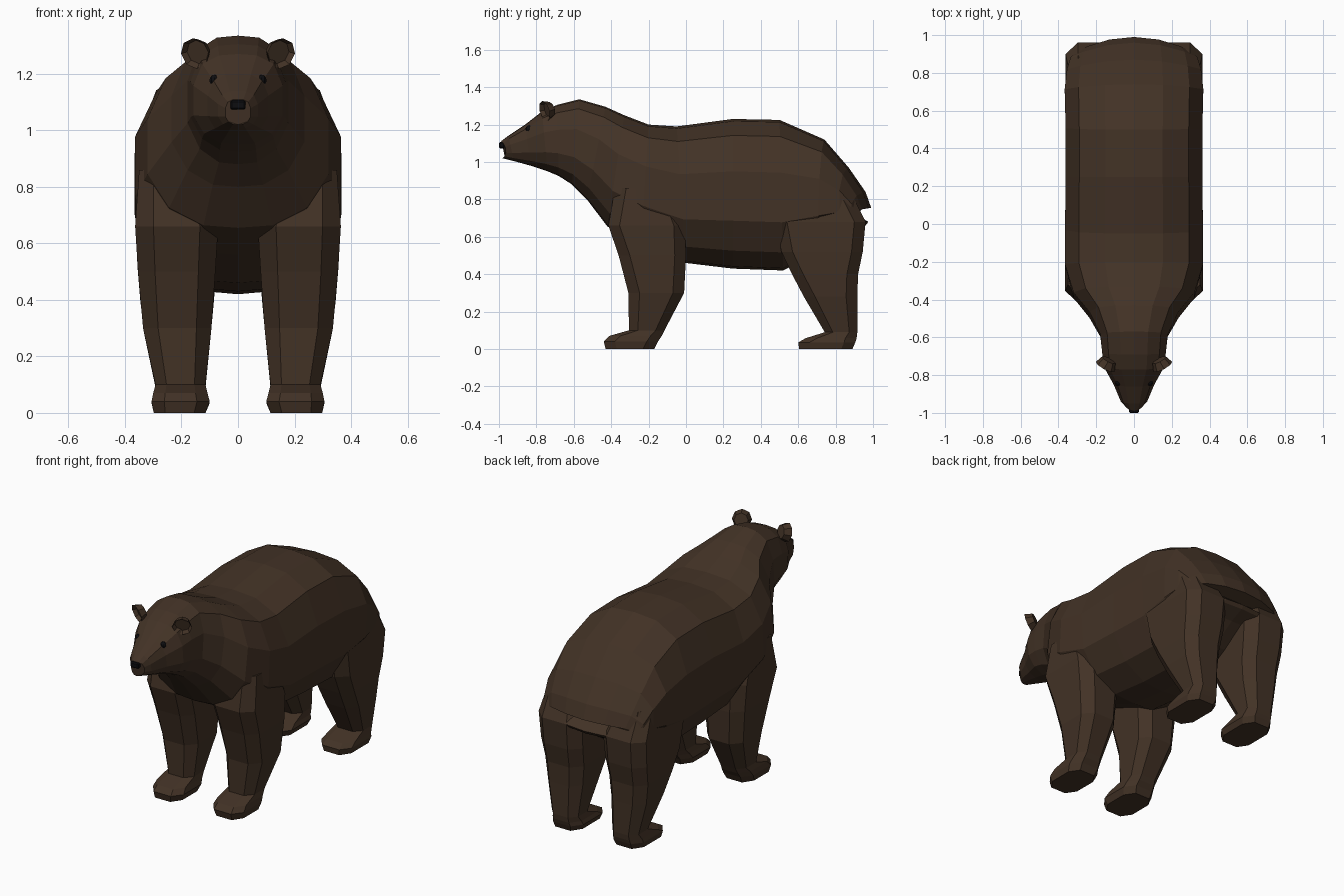
import bpy, bmesh, math
from mathutils import Matrix, Vector

if "Cube" in bpy.data.objects:
    bpy.data.objects.remove(bpy.data.objects["Cube"])


def material(name, color):
    m = bpy.data.materials.new(name)
    m.diffuse_color = color
    m.use_nodes = True
    m.node_tree.nodes["Principled BSDF"].inputs["Base Color"].default_value = m.diffuse_color
    return m


FUR = material("brown_fur", (0.055, 0.032, 0.019, 1))
BLACK = material("black", (0.004, 0.004, 0.005, 1))


def finish(name, bm, mat):
    bmesh.ops.recalc_face_normals(bm, faces=bm.faces)
    me = bpy.data.meshes.new(name)
    bm.to_mesh(me)
    bm.free()
    me.materials.append(mat)
    ob = bpy.data.objects.new(name, me)
    bpy.context.collection.objects.link(ob)
    return ob


def loft(name, rings, mat):
    bm = bmesh.new()
    loops = [[bm.verts.new(p) for p in r] for r in rings]
    n = len(loops[0])
    for a, b in zip(loops, loops[1:]):
        for i in range(n):
            j = (i + 1) % n
            bm.faces.new((a[i], a[j], b[j], b[i]))
    bm.faces.new(loops[0])
    bm.faces.new(loops[-1])
    return finish(name, bm, mat)


# Torso, neck and head: half section as (width share, height share)
HALF = [(0, 1), (0.42, 0.985), (0.8, 0.89), (1, 0.65), (1, 0.32), (0.76, 0.12), (0.38, 0.015), (0, 0)]
SECTION = HALF + [(-x, t) for x, t in HALF[-2:0:-1]]


def body_ring(yt, zt, yb, zb, w, bow=0):
    return [(x * w, yb + (yt - yb) * t - bow * x * x, zb + (zt - zb) * t) for x, t in SECTION]


BODY = [  # top y, top z, bottom y, bottom z, half width, backward bow
    (-0.99, 1.11, -0.98, 1.02, 0.045, -0.02),
    (-0.95, 1.14, -0.92, 1.005, 0.07),
    (-0.86, 1.20, -0.83, 0.98, 0.108),
    (-0.77, 1.27, -0.74, 0.95, 0.158),
    (-0.69, 1.305, -0.68, 0.925, 0.168),
    (-0.57, 1.335, -0.61, 0.88, 0.178),
    (-0.43, 1.295, -0.53, 0.80, 0.235),
    (-0.33, 1.25, -0.42, 0.655, 0.32),
    (-0.20, 1.20, -0.24, 0.56, 0.365),
    (-0.05, 1.19, 0.00, 0.46, 0.365),
    (0.25, 1.23, 0.25, 0.43, 0.362),
    (0.50, 1.225, 0.52, 0.42, 0.362),
    (0.74, 1.12, 0.72, 0.52, 0.367, 0.02),
    (0.87, 0.97, 0.87, 0.62, 0.355, 0.05),
    (0.96, 0.84, 0.96, 0.66, 0.335, 0.075),
    (0.99, 0.755, 0.975, 0.68, 0.31, 0.075),
]
body = loft("bear_body", [body_ring(*r) for r in BODY], FUR)


# Legs: chamfered box sections stacked upward
def leg_ring(s, z, y0, y1, x0, x1):
    cx, cy = (x1 - x0) * 0.22, min(0.06, (y1 - y0) * 0.25)
    pts = [(x0 + cx, y0), (x1 - cx, y0), (x1, y0 + cy), (x1, y1 - cy),
           (x1 - cx, y1), (x0 + cx, y1), (x0, y1 - cy), (x0, y0 + cy)]
    return [(s * x, y, z) for x, y in pts]


LEGS = {  # z, front y, back y, inner x, outer x
    "front_leg": [
        (0.0, -0.43, -0.17, 0.115, 0.298), (0.04, -0.44, -0.15, 0.10, 0.306),
        (0.07, -0.41, -0.13, 0.108, 0.30), (0.10, -0.305, -0.115, 0.115, 0.292),
        (0.30, -0.308, -0.01, 0.094, 0.336), (0.50, -0.36, 0.0, 0.08, 0.354),
        (0.66, -0.415, -0.005, 0.07, 0.364), (0.86, -0.38, -0.08, 0.12, 0.35)],
    "hind_leg": [
        (0.0, 0.605, 0.89, 0.115, 0.298), (0.035, 0.60, 0.905, 0.10, 0.306),
        (0.058, 0.64, 0.912, 0.108, 0.30), (0.09, 0.742, 0.916, 0.115, 0.292),
        (0.28, 0.63, 0.916, 0.096, 0.332), (0.40, 0.567, 0.92, 0.085, 0.346),
        (0.52, 0.51, 0.945, 0.075, 0.356), (0.68, 0.48, 0.96, 0.07, 0.362),
        (0.84, 0.50, 0.88, 0.12, 0.345)],
}
for name, rows in LEGS.items():
    for s in (-1, 1):
        leg = loft(name, [leg_ring(s, *r) for r in rows], FUR)
        # Weld the leg into the body skin
        mod = body.modifiers.new("join_" + name, 'BOOLEAN')
        mod.operation, mod.solver, mod.object = 'UNION', 'EXACT', leg
        bpy.context.view_layer.objects.active = body
        bpy.ops.object.modifier_apply(modifier=mod.name)
        bpy.data.objects.remove(leg)

for s in (-1, 1):
    # Ear: eight-sided cup facing forward and slightly outward
    bm = bmesh.new()
    rot = Matrix.Rotation(s * math.radians(28), 4, 'Z') @ Matrix.Rotation(math.radians(105), 4, 'X')
    place = Matrix.Translation((s * 0.143, -0.738, 1.277)) @ rot
    bmesh.ops.create_cone(bm, cap_ends=True, segments=8, radius1=0.04, radius2=0.056, depth=0.042,
                          matrix=place)
    out = (rot @ Vector((0, 0, 1))).normalized()
    bm.normal_update()
    front = max((f for f in bm.faces if len(f.verts) == 8), key=lambda f: f.calc_center_median().dot(out))
    bmesh.ops.inset_region(bm, faces=[front], thickness=0.013)
    bmesh.ops.translate(bm, verts=front.verts, vec=out * -0.022)
    finish("ear", bm, FUR)

    # Eye
    bm = bmesh.new()
    bmesh.ops.create_uvsphere(bm, u_segments=10, v_segments=6, radius=1,
                              matrix=Matrix.Translation((s * 0.084, -0.838, 1.176))
                              @ Matrix.Diagonal((0.018, 0.02, 0.021, 1)))
    finish("eye", bm, BLACK)

# Nose
bm = bmesh.new()
bmesh.ops.create_cube(bm, size=1, matrix=Matrix.Translation((0, -0.985, 1.09))
                      @ Matrix.Diagonal((0.054, 0.03, 0.034, 1)))
bmesh.ops.bevel(bm, geom=bm.edges[:], offset=0.006, segments=1, affect='EDGES')
finish("nose", bm, BLACK)
